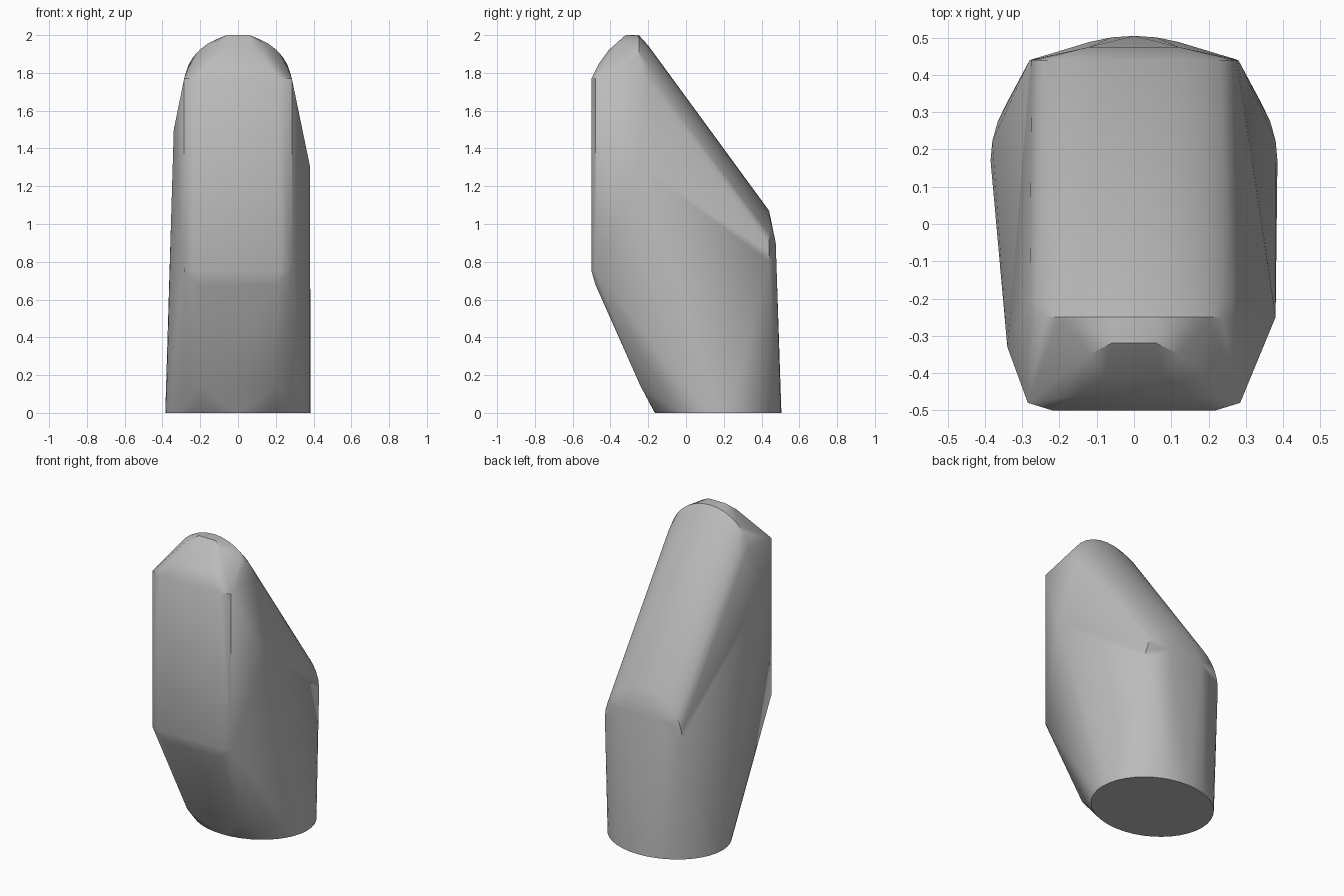
import bpy
import bmesh
import math
from mathutils import Vector

# Remove only the default cube
default = bpy.data.objects.get("Cube")
if default:
    bpy.data.objects.remove(default, do_unlink=True)


def plain_material(name, shade):
    material = bpy.data.materials.new(name)
    material.use_nodes = True
    colour = (shade, shade, shade, 1)
    material.diffuse_color = colour
    shader = material.node_tree.nodes["Principled BSDF"]
    shader.inputs["Base Color"].default_value = colour
    return material


def arch(y, spring, half_width, rise, steps=16):
    """Upright half-ellipse facing along y."""
    angles = [math.pi * i / steps for i in range(steps + 1)]
    return [Vector((half_width * math.cos(a), y, spring + rise * math.sin(a)))
            for a in angles]


def foot_outline(centre, half_width, half_depth, steps=40):
    """Flat ellipse resting on the ground."""
    angles = [math.tau * i / steps for i in range(steps)]
    return [Vector((half_width * math.cos(a), centre + half_depth * math.sin(a), 0))
            for a in angles]


def pair(x, y, z):
    """One point and its mirror image."""
    return [Vector((side * x, y, z)) for side in (-1, 1)]


def hull_object(name, points, material):
    """Wrap a tight skin around the guiding sections."""
    bm = bmesh.new()
    for point in points:
        bm.verts.new(point)
    result = bmesh.ops.convex_hull(bm, input=bm.verts[:])
    unused = set(result["geom_interior"]) | set(result["geom_unused"])
    loose = [v for v in bm.verts if v in unused or not v.link_faces]
    bmesh.ops.delete(bm, geom=loose, context="VERTS")
    bmesh.ops.recalc_face_normals(bm, faces=bm.faces[:])
    mesh = bpy.data.meshes.new(name)
    bm.to_mesh(mesh)
    bm.free()
    mesh.materials.append(material)
    obj = bpy.data.objects.new(name, mesh)
    bpy.context.collection.objects.link(obj)
    return obj


# Oval base
sections = foot_outline(centre=0.17, half_width=0.385, half_depth=0.335)

# Rounded crown and the lower end of the arched back slope
sections += arch(y=-0.25, spring=1.74, half_width=0.285, rise=0.26)
sections += arch(y=-0.2, spring=1.69, half_width=0.285, rise=0.255)
sections += arch(y=0.44, spring=0.8, half_width=0.28, rise=0.27)
sections += pair(0.12, 0.475, 0.9)

# Brow, falling from the crown to the front plate
sections += pair(0.06, -0.32, 2.0)
sections += pair(0.12, -0.35, 1.965)
sections += pair(0.08, -0.41, 1.92)
sections += pair(0.15, -0.46, 1.85)

# Flat front plate with softened sides
for height in (0.75, 1.77):
    sections += pair(0.22, -0.5, height)
    sections += pair(0.285, -0.48, height)

# Sloping underside of the front
sections += pair(0.21, -0.48, 0.68)
sections += pair(0.2, -0.24, 0.14)

# Shoulders, slightly fuller on the left
sections.append(Vector((0.38, -0.25, 1.31)))
sections.append(Vector((-0.34, -0.33, 1.5)))

body = hull_object("body_shell", sections, plain_material("plain_grey", 0.5))

# Smooth shading with crisp base edge
bpy.ops.object.select_all(action="DESELECT")
body.select_set(True)
bpy.context.view_layer.objects.active = body
bpy.ops.object.shade_smooth_by_angle(angle=math.radians(35))
